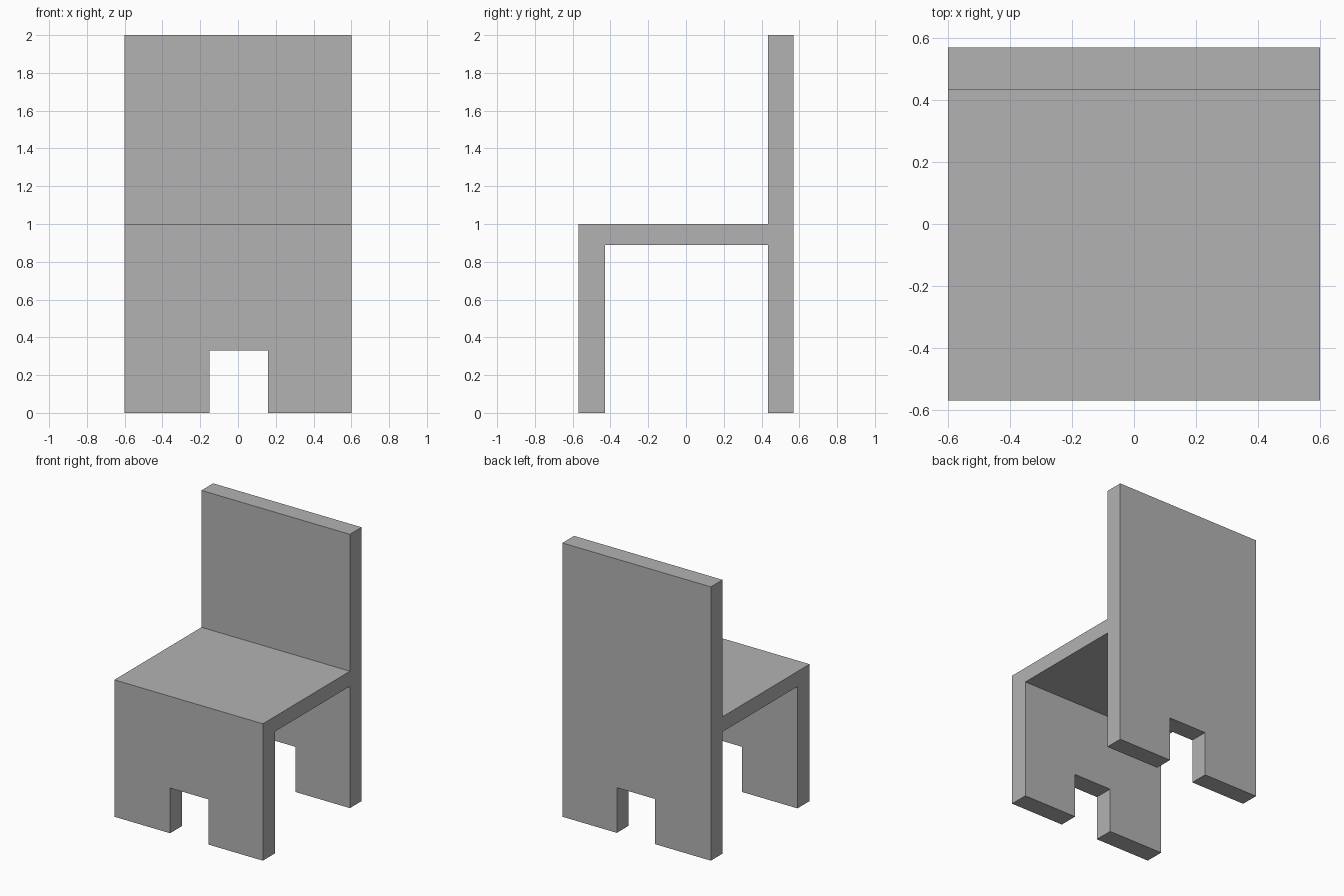
import bpy
import bmesh

if "Cube" in bpy.data.objects:
    bpy.data.objects.remove(bpy.data.objects["Cube"], do_unlink=True)

# Single plain grey
GREY = (0.45, 0.45, 0.45, 1.0)
grey = bpy.data.materials.new("plain_grey")
grey.use_nodes = True
grey.diffuse_color = GREY
grey.node_tree.nodes["Principled BSDF"].inputs["Base Color"].default_value = GREY

# Main dimensions
HALF_WIDTH = 0.6
FRONT, BACK = -0.57, 0.57
FRONT_INNER, BACK_INNER = -0.43, 0.435
SEAT_BOTTOM, SEAT_TOP, TOP = 0.89, 1.0, 2.0
NOTCH_LEFT, NOTCH_RIGHT, NOTCH_TOP = -0.15, 0.16, 0.33


def extrude_profile(name, points, start, end):
    """Extrude a (y, z) outline along x from start to end."""
    bm = bmesh.new()
    face = bm.faces.new([bm.verts.new((start, y, z)) for y, z in points])
    grown = bmesh.ops.extrude_face_region(bm, geom=[face])["geom"]
    verts = [v for v in grown if isinstance(v, bmesh.types.BMVert)]
    bmesh.ops.translate(bm, verts=verts, vec=(end - start, 0, 0))
    bmesh.ops.recalc_face_normals(bm, faces=bm.faces)
    mesh = bpy.data.meshes.new(name)
    bm.to_mesh(mesh)
    bm.free()
    mesh.materials.append(grey)
    obj = bpy.data.objects.new(name, mesh)
    bpy.context.collection.objects.link(obj)
    return obj


# Chair body: front panel, seat and tall back in one side outline
chair = extrude_profile("chair_body", [
    (FRONT, 0), (FRONT_INNER, 0), (FRONT_INNER, SEAT_BOTTOM),
    (BACK_INNER, SEAT_BOTTOM), (BACK_INNER, 0), (BACK, 0),
    (BACK, TOP), (BACK_INNER, TOP), (BACK_INNER, SEAT_TOP),
    (FRONT, SEAT_TOP),
], -HALF_WIDTH, HALF_WIDTH)

# Notch through both panels leaves the legs
cutter = extrude_profile("leg_notch_cutter", [
    (-1, -0.5), (1, -0.5), (1, NOTCH_TOP), (-1, NOTCH_TOP),
], NOTCH_LEFT, NOTCH_RIGHT)
cutter.hide_render = True

cut = chair.modifiers.new("leg_notch", 'BOOLEAN')
cut.operation = 'DIFFERENCE'
cut.solver = 'EXACT'
cut.object = cutter

# Keep the finished cut and drop the cutter
bpy.context.view_layer.objects.active = chair
chair.select_set(True)
bpy.ops.object.modifier_apply(modifier=cut.name)
bpy.data.objects.remove(cutter, do_unlink=True)
